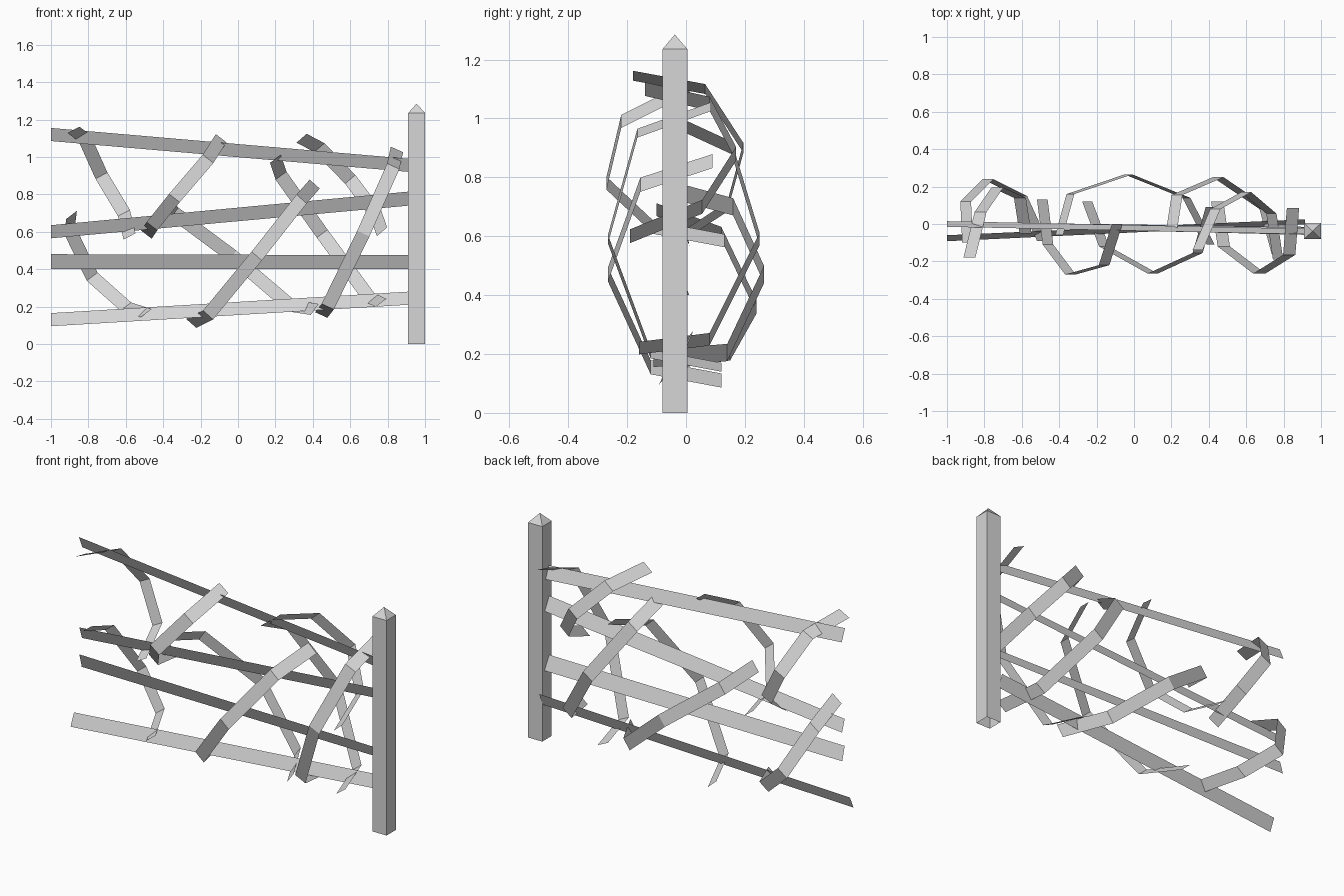
import bpy
import bmesh
from mathutils import Vector

old = bpy.data.objects.get("Cube")
if old:
    bpy.data.objects.remove(old, do_unlink=True)

grey = bpy.data.materials.new("plain_grey")
grey.use_nodes = True
COLOUR = (0.67, 0.67, 0.67, 1)
grey.diffuse_color = COLOUR
grey.node_tree.nodes["Principled BSDF"].inputs["Base Color"].default_value = COLOUR


def finish(name, bm):
    mesh = bpy.data.meshes.new(name)
    bm.to_mesh(mesh)
    bm.free()
    mesh.materials.append(grey)
    bpy.context.scene.collection.objects.link(bpy.data.objects.new(name, mesh))


def strip(name, pairs):
    """Flat-faced ribbon joining successive edge pairs."""
    bm = bmesh.new()
    rows = [[bm.verts.new(p) for p in pair] for pair in pairs]
    for (a, b), (c, d) in zip(rows, rows[1:]):
        bm.faces.new((a, c, d, b))
    finish(name, bm)


def vine(name, points, width=0.072):
    """Bent band, its width square to its overall run as seen from the front."""
    pts = [Vector(p) for p in points]
    run = pts[-1] - pts[0]
    side = Vector((run.z, 0, -run.x)).normalized() * width / 2
    # Face the outside of the bend
    if pts[len(pts) // 2].y < 0:
        side.negate()
    strip(name, [(p + side, p - side) for p in pts])


# Square post, open underneath, with a pointed cap
bm = bmesh.new()
base = [bm.verts.new((x, y, 0)) for x, y in
        ((0.91, -0.08), (1, -0.08), (1, 0.005), (0.91, 0.005))]
top = [bm.verts.new((v.co.x, v.co.y, 1.235)) for v in base]
tip = bm.verts.new((0.955, -0.038, 1.285))
for i in range(4):
    k = (i + 1) % 4
    bm.faces.new((base[i], base[k], top[k], top[i]))
    bm.faces.new((top[i], top[k], tip))
finish("post", bm)

# Thin rails: (y, z) of bottom and top edge at the far end and at the post
RAILS = {
    "top_rail": ((0.015, 1.085), (-0.015, 1.155), (-0.025, 0.92), (-0.055, 0.99)),
    "upper_rail": ((0.012, 0.565), (-0.012, 0.635), (-0.018, 0.74), (-0.058, 0.815)),
    "middle_rail": ((0.01, 0.40), (-0.012, 0.48), (-0.015, 0.40), (-0.058, 0.475)),
    "bottom_rail": ((-0.092, 0.095), (-0.06, 0.165), (-0.002, 0.21), (0.025, 0.28)),
}
for name, (a, b, c, d) in RAILS.items():
    strip(name, [((-1, *a), (-1, *b)), ((0.915, *c), (0.915, *d))])

# Bands winding behind the rails
vine("back_vine_left_top", [(-0.88, -0.18, 1.145), (-0.82, 0.065, 1.10),
     (-0.73, 0.195, 0.90), (-0.61, 0.14, 0.70), (-0.58, -0.05, 0.575)])
vine("back_vine_left_bottom", [(-0.89, -0.1, 0.69), (-0.90, 0.12, 0.61),
     (-0.78, 0.24, 0.36), (-0.60, 0.15, 0.20), (-0.49, -0.09, 0.165)])
vine("back_vine_middle", [(-0.40, -0.06, 0.76), (-0.34, 0.16, 0.70),
     (-0.03, 0.265, 0.47), (0.28, 0.14, 0.205), (0.41, -0.11, 0.185)])
vine("back_vine_right_top", [(0.34, -0.14, 1.10), (0.435, 0.08, 1.05),
     (0.60, 0.17, 0.88), (0.735, 0.055, 0.70), (0.77, -0.19, 0.60)])
vine("back_vine_right_bottom", [(0.20, -0.04, 0.99), (0.23, 0.155, 0.90),
     (0.45, 0.25, 0.59), (0.70, 0.08, 0.25), (0.765, -0.16, 0.22)])

# Bands winding in front of the rails
vine("front_vine_left", [(-0.09, 0.0, 1.10), (-0.16, -0.22, 0.99),
     (-0.34, -0.27, 0.78), (-0.46, -0.11, 0.63), (-0.49, 0.13, 0.585)])
vine("front_vine_middle", [(0.41, 0.09, 0.855), (0.34, -0.155, 0.775),
     (0.10, -0.265, 0.47), (-0.16, -0.12, 0.155), (-0.25, 0.12, 0.11)])
vine("front_vine_right", [(0.85, 0.085, 1.04), (0.83, -0.165, 0.95),
     (0.67, -0.265, 0.59), (0.48, -0.12, 0.20), (0.445, 0.12, 0.155)])
